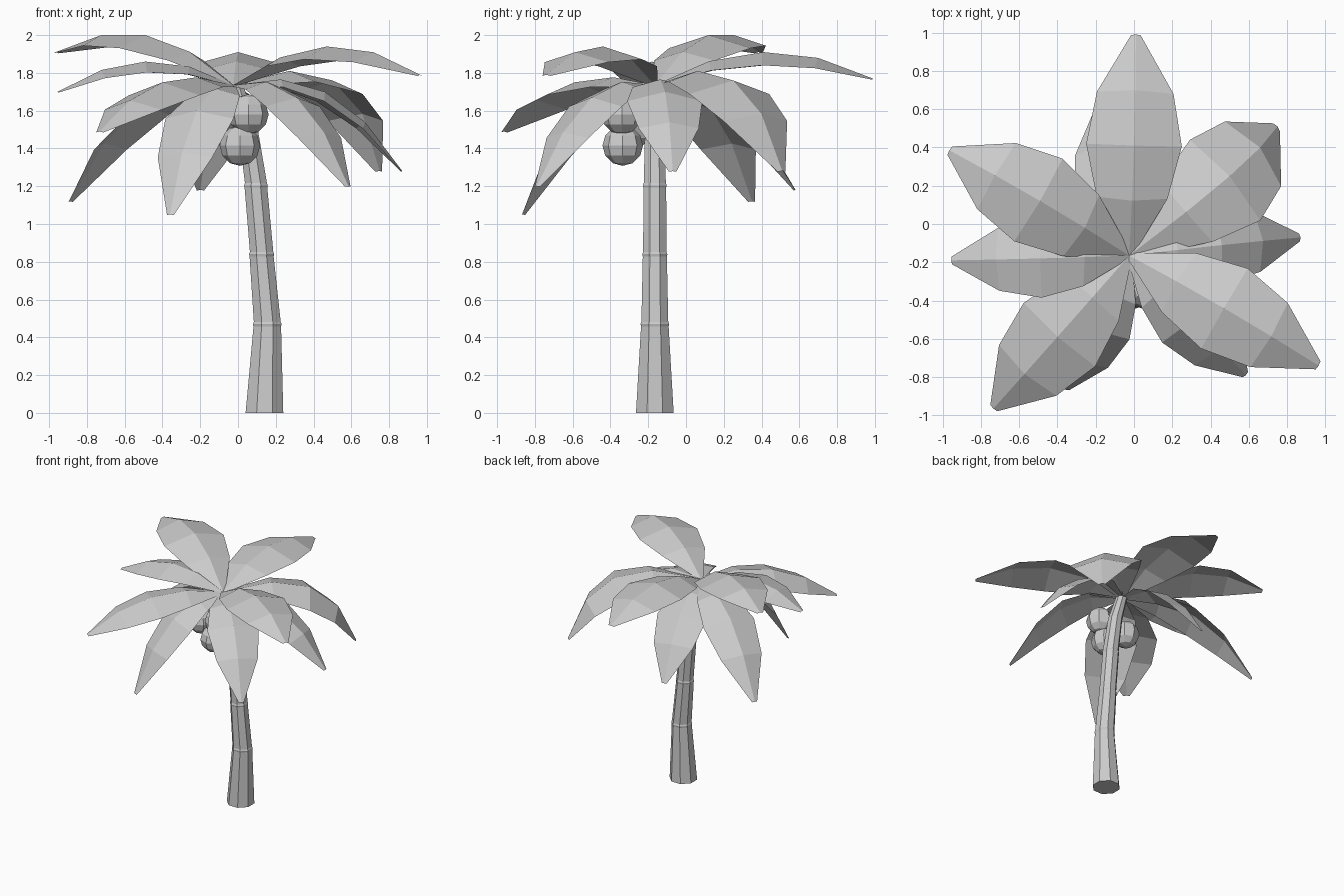
import bpy, bmesh, math
from mathutils import Vector

if "Cube" in bpy.data.objects:
    bpy.data.objects.remove(bpy.data.objects["Cube"])


def finish(bm, name):
    bmesh.ops.recalc_face_normals(bm, faces=bm.faces)
    mesh = bpy.data.meshes.new(name)
    bm.to_mesh(mesh)
    bm.free()
    obj = bpy.data.objects.new(name, mesh)
    bpy.context.collection.objects.link(obj)
    return obj


# Trunk: eight-sided leaning rings with a small lip at each joint (x, z, radius)
def trunk():
    joints = [(0.14, 0.0, 0.108), (0.155, 0.47, 0.08),
              (0.125, 0.84, 0.07), (0.095, 1.205, 0.066)]
    stations = [joints[0]]
    for x, z, r in joints[1:]:
        stations += [(x, z - 0.012, r - 0.001), (x, z, r + 0.002),
                     (x, z + 0.012, r - 0.003)]
    stations += [(0.05, 1.52, 0.056), (-0.012, 1.73, 0.045)]
    bm = bmesh.new()
    rings = []
    for x, z, r in stations:
        rings.append([bm.verts.new((x + r * math.cos(a), -0.165 + r * math.sin(a), z))
                      for a in (math.pi / 8 + i * math.pi / 4 for i in range(8))])
    for lo, hi in zip(rings, rings[1:]):
        for i in range(8):
            j = (i + 1) % 8
            bm.faces.new((lo[i], lo[j], hi[j], hi[i]))
    bm.faces.new(rings[0])
    bm.faces.new(rings[-1])
    finish(bm, "trunk")


# Leaf: folded strip along a parabola from the crown through mid to tip
CROWN = Vector((-0.025, -0.165, 1.735))
WIDTHS = [0.02, 0.185, 0.25, 0.2, 0.025]


def leaf(name, mid, tip, scale):
    mid, tip = Vector(mid), Vector(tip)
    flat = (tip - CROWN).xy.normalized()
    side = Vector((-flat.y, flat.x, 0))
    bm = bmesh.new()
    rows = []
    for i, w in enumerate(WIDTHS):
        t = i / 4
        a, b, c = (1 - t) * (1 - 2 * t), 4 * t * (1 - t), t * (2 * t - 1)
        p = CROWN * a + mid * b + tip * c
        tangent = CROWN * (4 * t - 3) + mid * (4 - 8 * t) + tip * (4 * t - 1)
        up = tangent.normalized().cross(side)
        w *= scale
        drop = up * (-0.28 * w)
        rows.append([bm.verts.new(q) for q in (p - side * w + drop, p, p + side * w + drop)])
    for r, s in zip(rows, rows[1:]):
        for k in range(2):
            bm.faces.new((r[k], r[k + 1], s[k + 1], s[k]))
    finish(bm, name)


trunk()

leaves = [
    # upper leaves
    ((0.0, 0.41, 1.91), (0.01, 0.99, 1.77), 1.0),
    ((-0.49, 0.12, 2.0), (-0.965, 0.385, 1.91), 1.0),
    ((-0.49, -0.18, 1.86), (-0.955, -0.19, 1.70), 0.82),
    ((-0.4, -0.59, 1.75), (-0.735, -0.965, 1.49), 1.0),
    ((0.47, -0.44, 1.94), (0.965, -0.74, 1.79), 0.97),
    ((0.5, 0.25, 1.76), (0.75, 0.51, 1.28), 1.12),
    # drooping lower leaves
    ((0.46, -0.11, 1.70), (0.87, -0.07, 1.28), 0.8),
    ((0.31, -0.5, 1.67), (0.585, -0.79, 1.20), 0.8),
    ((-0.22, -0.55, 1.60), (-0.36, -0.865, 1.05), 0.8),
    ((-0.12, 0.25, 1.62), (-0.2, 0.58, 1.18), 0.8),
    ((-0.5, 0.12, 1.63), (-0.89, 0.35, 1.12), 0.85),
]
for n, (mid, tip, scale) in enumerate(leaves, 1):
    leaf(f"leaf_{n}", mid, tip, scale)

# Coconuts: three low-poly balls under the crown
for n, pos in enumerate([(0.055, -0.34, 1.58), (0.01, -0.335, 1.415), (-0.15, -0.28, 1.51)], 1):
    bm = bmesh.new()
    bmesh.ops.create_uvsphere(bm, u_segments=8, v_segments=6, radius=0.107)
    finish(bm, f"coconut_{n}").location = pos
